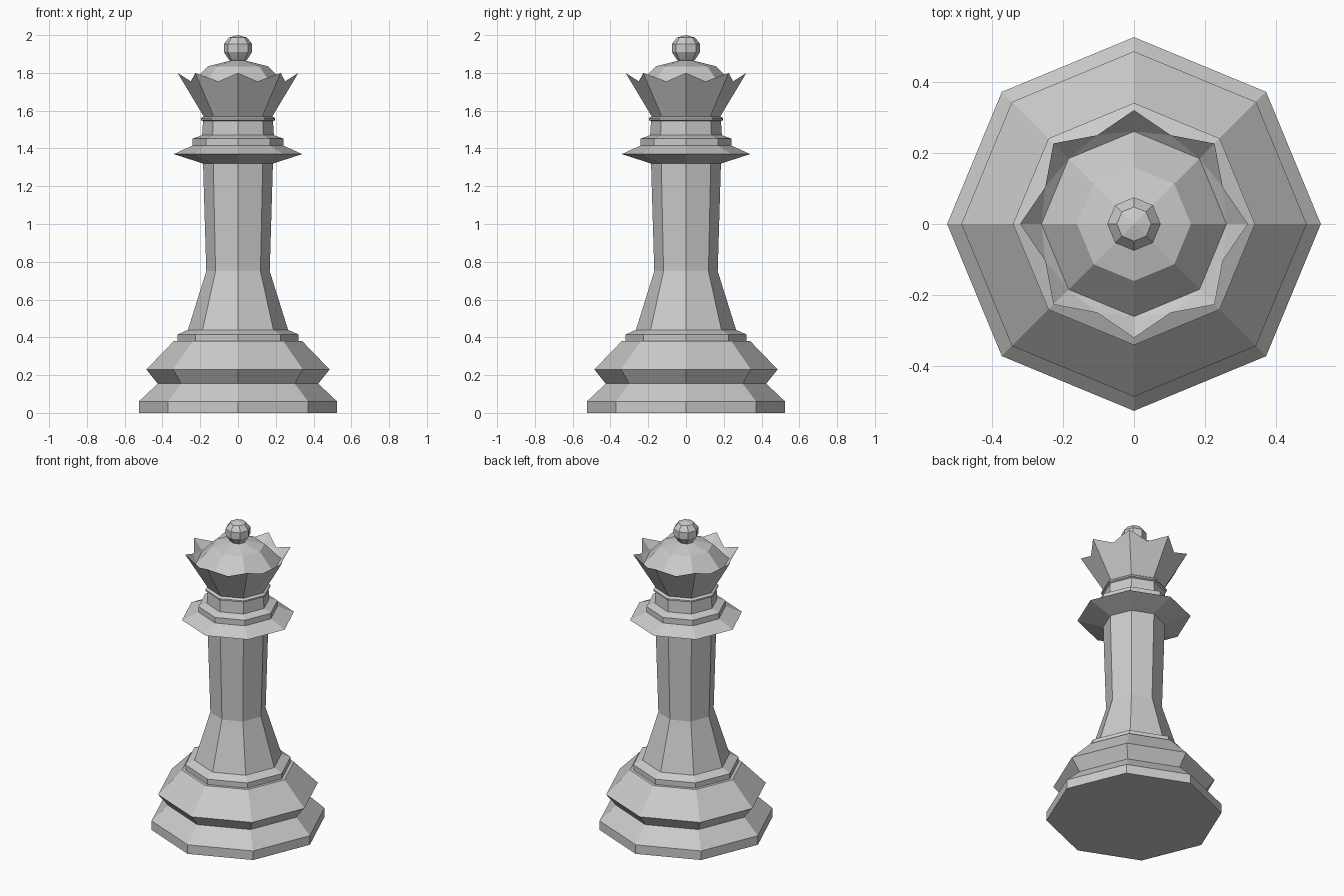
import bpy, bmesh
from math import cos, sin, pi

if "Cube" in bpy.data.objects:
    bpy.data.objects.remove(bpy.data.objects["Cube"])

SIDES = 8


def finish(name, bm):
    bmesh.ops.recalc_face_normals(bm, faces=bm.faces)
    mesh = bpy.data.meshes.new(name)
    bm.to_mesh(mesh)
    bm.free()
    obj = bpy.data.objects.new(name, mesh)
    bpy.context.collection.objects.link(obj)
    return obj


def ring(bm, r, z, half=0.0):
    return [bm.verts.new((r * cos(2 * pi * (i + half) / SIDES),
                          r * sin(2 * pi * (i + half) / SIDES), z))
            for i in range(SIDES)]


def lathe(name, profile, cap_bottom=False, tip=None):
    """Eight-sided turned part from (radius, height) points."""
    bm = bmesh.new()
    rings = [ring(bm, r, z) for r, z in profile]
    for a, b in zip(rings, rings[1:]):
        for i in range(SIDES):
            j = (i + 1) % SIDES
            bm.faces.new((a[i], a[j], b[j], b[i]))
    if cap_bottom:
        bm.faces.new(rings[0][::-1])
    if tip is not None:
        top = bm.verts.new((0, 0, tip))
        for i in range(SIDES):
            bm.faces.new((rings[-1][i], rings[-1][(i + 1) % SIDES], top))
    return finish(name, bm)


# Stepped foot
lathe("base", [(0.525, 0), (0.525, 0.06), (0.425, 0.155), (0.485, 0.23),
               (0.34, 0.38), (0.32, 0.38), (0.32, 0.415), (0.265, 0.44)],
      cap_bottom=True)

# Flared column
lathe("stem", [(0.265, 0.44), (0.168, 0.75), (0.185, 1.32)])

# Wide collar, step and neck
lathe("collar", [(0.185, 1.32), (0.34, 1.37), (0.24, 1.415), (0.24, 1.452),
                 (0.19, 1.47), (0.185, 1.545), (0.197, 1.55),
                 (0.197, 1.56), (0.182, 1.57)])

# Pointed crown wall: tips on the corners, notches between them
bm = bmesh.new()
foot = ring(bm, 0.182, 1.57)
tips = ring(bm, 0.32, 1.80)
notches = ring(bm, 0.27, 1.755, 0.5)
inner = ring(bm, 0.26, 1.73)
for i in range(SIDES):
    j = (i + 1) % SIDES
    bm.faces.new((foot[i], foot[j], tips[j], notches[i], tips[i]))
    bm.faces.new((inner[j], inner[i], notches[i]))
    bm.faces.new((inner[i], tips[i], notches[i]))
    bm.faces.new((inner[j], notches[i], tips[j]))
finish("crown", bm)

# Dome inside the crown
lathe("dome", [(0.26, 1.73), (0.16, 1.835), (0.04, 1.865)])

# Ball on top
lathe("finial", [(0.04, 1.862), (0.05, 1.873), (0.075, 1.91), (0.075, 1.953),
                 (0.048, 1.987)], tip=2.0)
